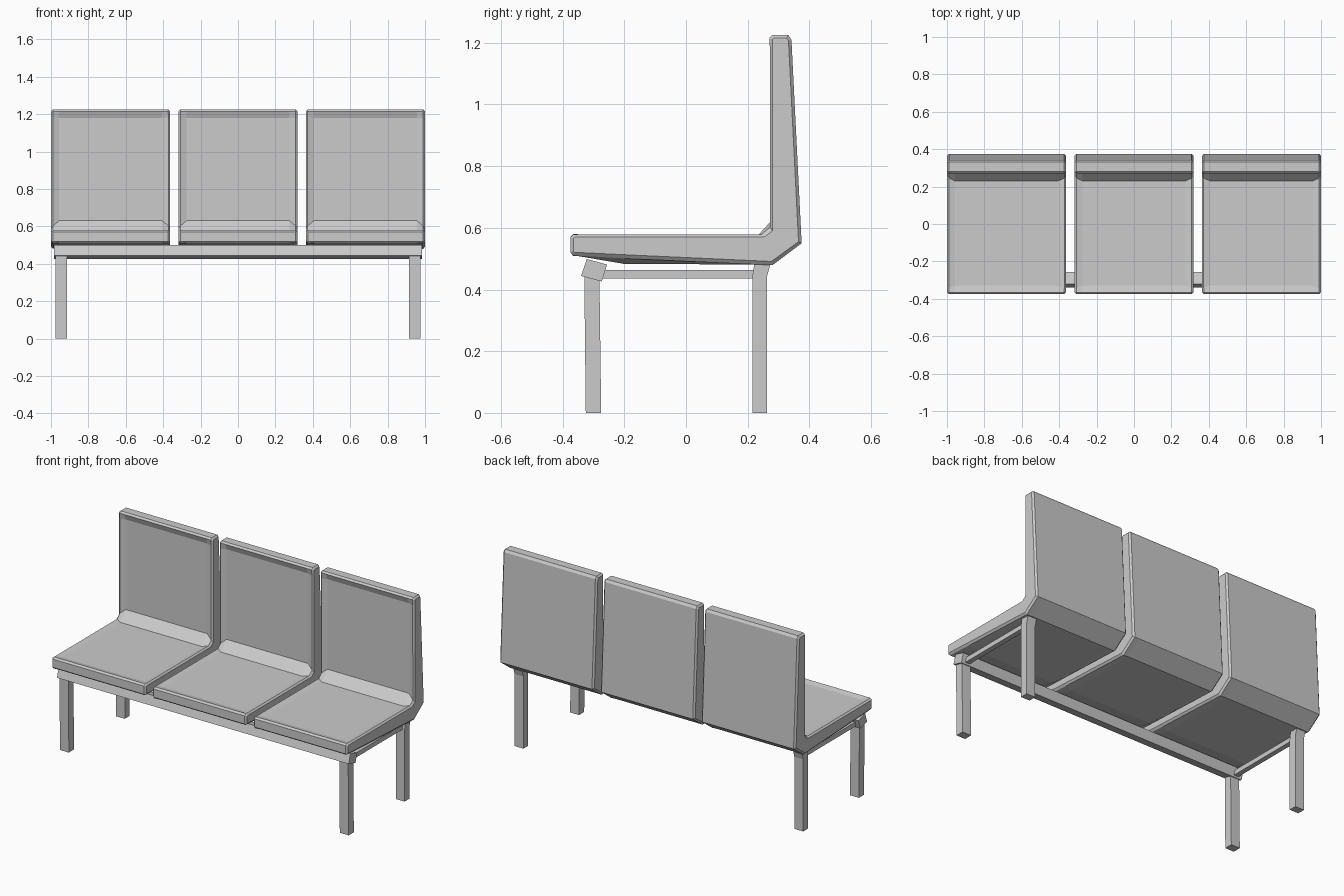
import bpy, bmesh

if "Cube" in bpy.data.objects:
    bpy.data.objects.remove(bpy.data.objects["Cube"])

# Seat shell side profiles (y, z): rim at the sides, dished panel in the middle
RIM = [(-0.375, 0.52), (-0.375, 0.57), (-0.365, 0.58), (-0.34, 0.58), (0.25, 0.58),
       (0.27, 0.595), (0.27, 1.18), (0.27, 1.215), (0.28, 1.225), (0.332, 1.225),
       (0.342, 1.21), (0.375, 0.55), (0.28, 0.481), (-0.2, 0.503), (-0.365, 0.511)]
PANEL = list(RIM)
PANEL[3:7] = [(-0.33, 0.572), (0.23, 0.572), (0.283, 0.63), (0.283, 1.18)]
PANEL[13] = (-0.2, 0.483)


def finish(name, bm):
    bmesh.ops.recalc_face_normals(bm, faces=bm.faces[:])
    me = bpy.data.meshes.new(name)
    bm.to_mesh(me)
    bm.free()
    ob = bpy.data.objects.new(name, me)
    bpy.context.collection.objects.link(ob)
    return ob


def loft(name, sections, bevel=0.0):
    """Skin matching closed loops of 3D points and cap both ends."""
    bm = bmesh.new()
    rings = [[bm.verts.new(p) for p in s] for s in sections]
    n = len(rings[0])
    for a, b in zip(rings, rings[1:]):
        for i in range(n):
            j = (i + 1) % n
            bm.faces.new((a[i], a[j], b[j], b[i]))
    caps = [bm.faces.new(rings[0]), bm.faces.new(rings[-1])]
    bmesh.ops.recalc_face_normals(bm, faces=bm.faces[:])
    if bevel:
        edges = [e for f in caps for e in f.edges]
        bmesh.ops.bevel(bm, geom=edges, offset=bevel, segments=1, affect='EDGES')
    return finish(name, bm)


def bar_x(name, x0, x1, profile):
    return loft(name, [[(x, y, z) for y, z in profile] for x in (x0, x1)])


# Three seat shells
for k in (-1, 0, 1):
    stations = [(-0.318, RIM), (-0.275, PANEL), (0.275, PANEL), (0.318, RIM)]
    loft("seat", [[(k * 0.681 + x, y, z) for y, z in prof] for x, prof in stations], 0.01)

# Tilted front rail
bar_x("front_rail", -0.985, 0.985,
      [(-0.322, 0.499), (-0.256, 0.481), (-0.273, 0.426), (-0.34, 0.444)])

# Legs and side rails on both ends
for s in (-1, 1):
    x0, x1 = s * 0.915, s * 0.975
    bar_x("front_leg", x0, x1, [(-0.325, 0), (-0.275, 0), (-0.281, 0.46), (-0.33, 0.46)])
    bar_x("back_leg", x0, x1, [(0.215, 0), (0.262, 0), (0.262, 0.44), (0.275, 0.487),
                               (0.222, 0.487), (0.215, 0.44)])
    bar_x("side_rail", s * 0.93, s * 0.96,
          [(-0.29, 0.436), (0.23, 0.436), (0.23, 0.464), (-0.29, 0.464)])
